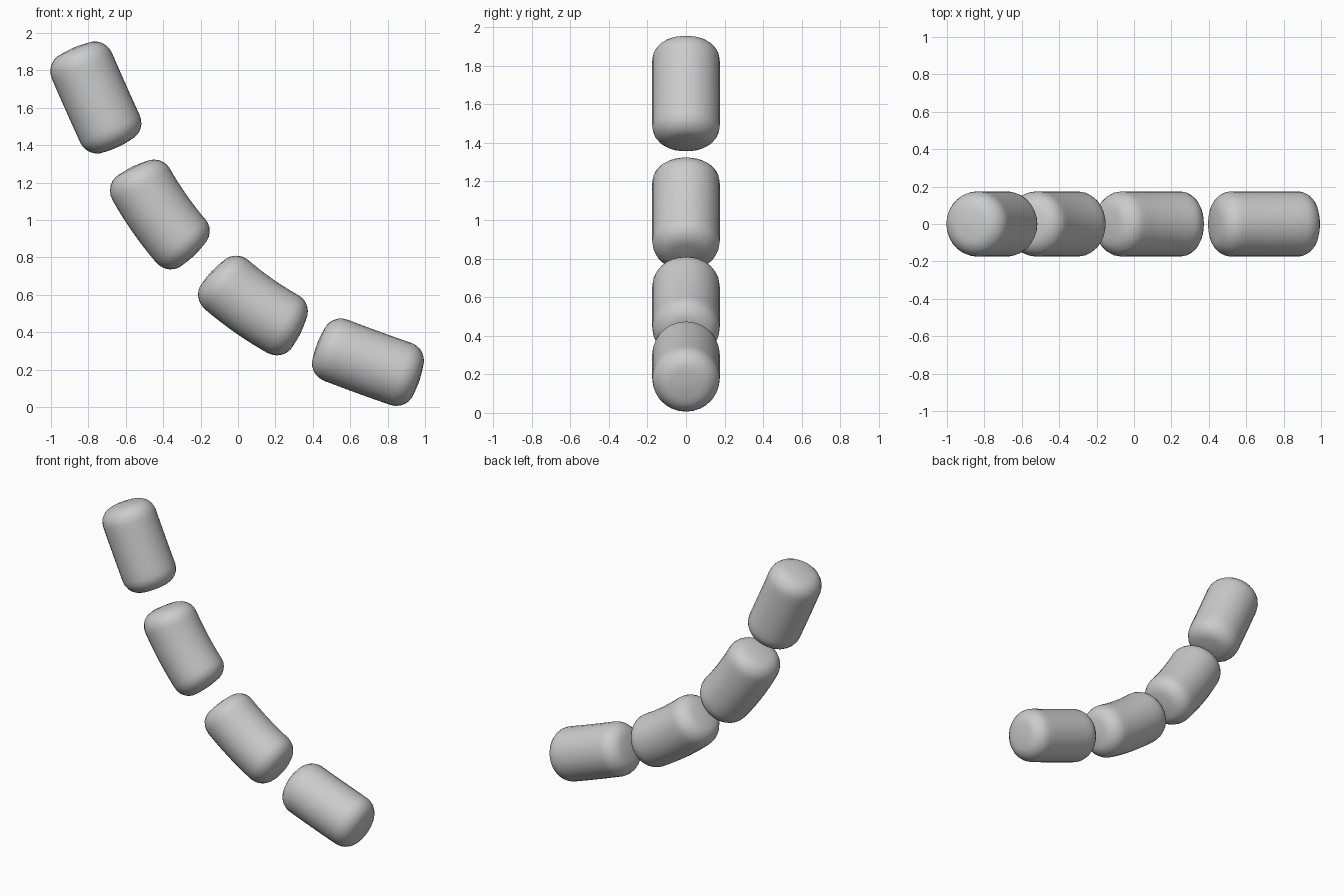
import bpy, bmesh, math
from mathutils import Vector

if "Cube" in bpy.data.objects:
    bpy.data.objects.remove(bpy.data.objects["Cube"])

SIDES = 28
RADIUS, ROUND, HALF = 0.175, 0.10, 0.285

grey = bpy.data.materials.new("light_grey")
grey.diffuse_color = (0.6, 0.6, 0.6, 1)
grey.use_nodes = True
grey.node_tree.nodes["Principled BSDF"].inputs["Base Color"].default_value = grey.diffuse_color

# Half profile of a rounded cylinder: (distance along axis, radius)
half = [(HALF - ROUND + ROUND * math.sin(a), RADIUS - ROUND + ROUND * math.cos(a))
        for a in (math.radians(15 * i) for i in range(7))]
half += [(HALF + 0.004, 0.04)]
side = [(-0.14 + 0.04 * i, RADIUS) for i in range(8)]
profile = [(-s, r) for s, r in reversed(half)] + side + half
TIP = HALF + 0.006


def capsule(name, x, z, slope, bend):
    """Rounded cylinder sloping down to the right, bent along an arc."""
    slope, bend = math.radians(slope), math.radians(bend)
    rate = bend / (2 * HALF)

    def frame(s):
        # point on the arc and the in-plane normal at distance s
        n = 16
        p = Vector((0, 0, 0))
        for i in range(n):
            t = slope - rate * s * (i + 0.5) / n
            p += Vector((math.cos(t), 0, -math.sin(t))) * (s / n)
        t = slope - rate * s
        return p, Vector((math.sin(t), 0, math.cos(t)))

    bm = bmesh.new()
    rings = []
    for s, r in profile:
        p, n = frame(s)
        rings.append([bm.verts.new(p + n * (r * math.cos(a)) + Vector((0, r * math.sin(a), 0)))
                      for a in (math.tau * i / SIDES for i in range(SIDES))])
    for a, b in zip(rings, rings[1:]):
        for i in range(SIDES):
            j = (i + 1) % SIDES
            bm.faces.new((a[i], a[j], b[j], b[i]))
    # gently domed end caps
    for ring, s in ((rings[0], -TIP), (rings[-1], TIP)):
        pole = bm.verts.new(frame(s)[0])
        for i in range(SIDES):
            bm.faces.new((ring[i], ring[(i + 1) % SIDES], pole))
    bmesh.ops.recalc_face_normals(bm, faces=bm.faces)

    # centre the bounding box on the requested position
    xs = [v.co.x for v in bm.verts]
    zs = [v.co.z for v in bm.verts]
    shift = Vector((x - (min(xs) + max(xs)) / 2, 0, z - (min(zs) + max(zs)) / 2))
    bmesh.ops.translate(bm, verts=bm.verts, vec=shift)
    for f in bm.faces:
        f.smooth = True
    mesh = bpy.data.meshes.new(name)
    bm.to_mesh(mesh)
    bm.free()
    mesh.materials.append(grey)
    bpy.context.collection.objects.link(bpy.data.objects.new(name, mesh))


# Chain of four segments, from the top down
capsule("top_segment", -0.76, 1.655, 66, 2)
capsule("upper_segment", -0.418, 1.03, 55, 17)
capsule("lower_segment", 0.08, 0.543, 35, 17)
capsule("bottom_segment", 0.695, 0.24, 20, 3)
